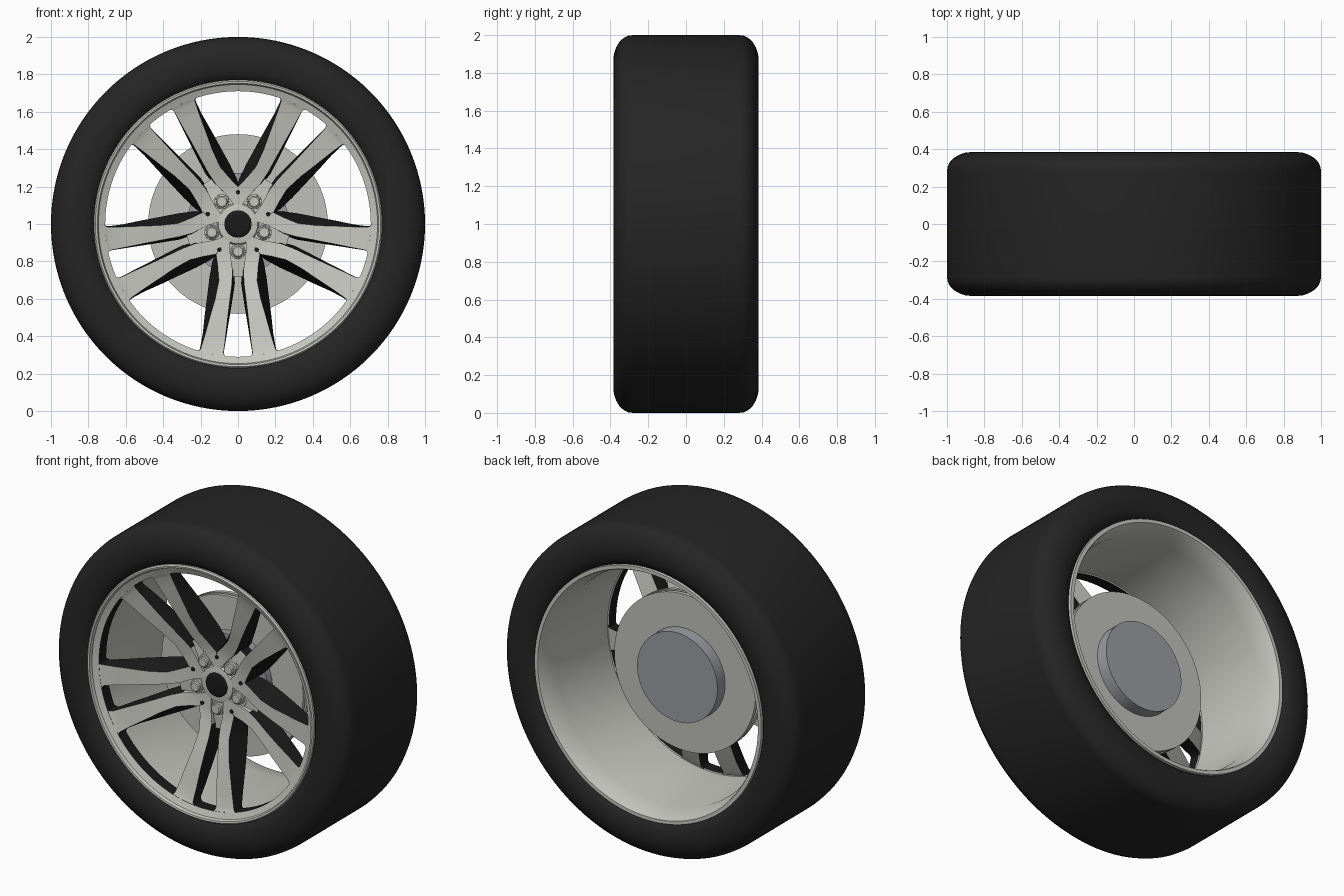
import bpy, bmesh, math
from mathutils import Vector, Matrix

old = bpy.data.objects.get("Cube")
if old:
    bpy.data.objects.remove(old, do_unlink=True)

CENTRE = Vector((0, 0, 1))
STEP = math.radians(72)


def material(name, rgb, rough):
    m = bpy.data.materials.new(name)
    m.use_nodes = True
    m.diffuse_color = (*rgb, 1)
    shader = m.node_tree.nodes["Principled BSDF"]
    shader.inputs["Base Color"].default_value = (*rgb, 1)
    shader.inputs["Roughness"].default_value = rough
    return m


RUBBER = material("black rubber", (0.018, 0.018, 0.018), 0.8)
SILVER = material("silver alloy", (0.57, 0.57, 0.53), 0.5)
BLACK = material("black paint", (0.01, 0.01, 0.01), 0.6)
STEEL = material("disc steel", (0.53, 0.53, 0.5), 0.5)
HUB = material("blue grey steel", (0.33, 0.34, 0.37), 0.5)


def finish(name, bm, mats, angle=35):
    """Turn a bmesh into a smooth shaded object on the wheel centre."""
    bmesh.ops.remove_doubles(bm, verts=bm.verts, dist=0.00001)
    bmesh.ops.recalc_face_normals(bm, faces=bm.faces)
    mesh = bpy.data.meshes.new(name)
    bm.to_mesh(mesh)
    bm.free()
    for m in mats:
        mesh.materials.append(m)
    ob = bpy.data.objects.new(name, mesh)
    ob.location = CENTRE
    bpy.context.collection.objects.link(ob)
    bpy.ops.object.select_all(action="DESELECT")
    ob.select_set(True)
    bpy.context.view_layer.objects.active = ob
    bpy.ops.object.shade_smooth_by_angle(angle=math.radians(angle))
    return ob


def lathe(name, profile, mats, segments=96, closed=False, offset=(0, 0, 0), dark=()):
    """Revolve (radius, y) points about the y axis; dark lists second-colour bands."""
    bm = bmesh.new()
    rings = []
    for r, y in profile:
        ring = []
        for i in range(segments):
            a = math.tau * i / segments
            ring.append(bm.verts.new(Vector((r * math.cos(a), y, r * math.sin(a))) + Vector(offset)))
            if r == 0:
                ring = ring * segments
                break
        rings.append(ring)
    count = len(rings) if closed else len(rings) - 1
    for k in range(count):
        a, b = rings[k], rings[(k + 1) % len(rings)]
        for i in range(segments):
            j = (i + 1) % segments
            corners = list(dict.fromkeys((a[i], a[j], b[j], b[i])))
            bm.faces.new(corners).material_index = int(k in dark)
    return finish(name, bm, mats)


# Tyre with rounded shoulders
half = [(0.765, 0.345), (0.785, 0.368), (0.82, 0.381), (0.86, 0.385), (0.9, 0.382),
        (0.935, 0.37), (0.965, 0.352), (0.987, 0.328), (0.997, 0.305), (1.0, 0.28)]
lathe("tyre", [(r, -y) for r, y in half] + [(r, y) for r, y in reversed(half)],
      [RUBBER], 128, closed=True)

# Rim: stepped front lip, black window edge, barrel and flared back lip
lathe("rim", [(0.772, -0.34), (0.77, -0.362), (0.763, -0.37), (0.752, -0.368),
              (0.746, -0.35), (0.735, -0.345), (0.71, -0.335), (0.71, -0.265),
              (0.717, -0.262), (0.715, 0.24), (0.742, 0.36), (0.748, 0.37),
              (0.77, 0.37), (0.772, 0.34)],
      [SILVER, BLACK], 128, closed=True, dark=(6,))

# Spoke stations: radius, inner x, outer x, front y, back y, side flare
STATIONS = [
    (0.10, 0.042, 0.0588, -0.203, -0.10, 0),
    (0.16, 0.042, 0.0940, -0.204, -0.10, 0),
    (0.20, 0.036, 0.1170, -0.206, -0.10, 0.005),
    (0.25, 0.029, 0.1080, -0.215, -0.105, 0.03),
    (0.32, 0.032, 0.1020, -0.235, -0.12, 0.05),
    (0.42, 0.045, 0.1220, -0.263, -0.15, 0.043),
    (0.52, 0.057, 0.1500, -0.287, -0.185, 0.028),
    (0.62, 0.068, 0.1770, -0.308, -0.22, 0.012),
    (0.69, 0.077, 0.1980, -0.324, -0.25, 0.004),
    (0.703, 0.074, 0.2040, -0.329, -0.255, 0.002),
    (0.714, 0.062, 0.2180, -0.334, -0.26, 0),
]


def spoke_section(bm, station, side, turn):
    r, xi, xo, front, back, flare = station
    corners = ((xi, front), (xo, front), (xo + flare, back), (max(xi - flare * 0.3, 0.005), back))
    return [bm.verts.new(turn @ Vector((side * x, y, -math.sqrt(r * r - x * x))))
            for x, y in corners]


# Five pairs of spokes: silver front and back, black sides
bm = bmesh.new()
for n in range(5):
    turn = Matrix.Rotation(n * STEP, 3, "Y")
    for side in (-1, 1):
        loops = [spoke_section(bm, s, side, turn) for s in STATIONS]
        for k, (a, b) in enumerate(zip(loops, loops[1:])):
            for i in range(4):
                j = (i + 1) % 4
                face = bm.faces.new((a[i], a[j], b[j], b[i]))
                black_side = i == 1 or (i == 3 and k > 2)
                face.material_index = int(black_side)
        bm.faces.new(loops[0])
        bm.faces.new(loops[-1])
finish("spokes", bm, [SILVER, BLACK])

# Recessed webs joining each pair next to the hub
bm = bmesh.new()
for n in range(5):
    turn = Matrix.Rotation(n * STEP, 3, "Y")
    outline = [(-0.04, -0.17), (0.04, -0.17), (0.034, -0.28), (-0.034, -0.28)]
    front = [bm.verts.new(turn @ Vector((x, -0.188 if z > -0.2 else -0.18, z))) for x, z in outline]
    back = [bm.verts.new(turn @ Vector((x, -0.11, z))) for x, z in outline]
    bm.faces.new(front)
    bm.faces.new(back)
    for i in range(4):
        j = (i + 1) % 4
        bm.faces.new((front[i], front[j], back[j], back[i])).material_index = int(i == 2)
finish("spoke_webs", bm, [SILVER, BLACK])

# Wheel centre, cap, bolts and locating holes
lathe("wheel_centre", [(0, -0.207), (0.085, -0.207), (0.105, -0.203), (0.112, -0.19),
                       (0.198, -0.188), (0.2, -0.1), (0, -0.1)],
      [SILVER, BLACK], 64, dark=(4,))
lathe("centre_cap", [(0, -0.217), (0.05, -0.217), (0.066, -0.215), (0.073, -0.209),
                     (0.073, -0.195), (0, -0.195)], [BLACK], 48)
for n in range(5):
    a = n * STEP
    out = Vector((math.sin(a), 0, -math.cos(a)))
    lathe(f"bolt_{n + 1}", [(0, -0.222), (0.025, -0.222), (0.031, -0.217), (0.032, -0.206),
                            (0.039, -0.204), (0.04, -0.185), (0, -0.185)],
          [SILVER], 24, offset=out * 0.147)
    lathe(f"locating_hole_{n + 1}", [(0, -0.209), (0.012, -0.209), (0.012, -0.203), (0, -0.203)],
          [BLACK], 16, offset=out * -0.17)

# Vented brake disc and axle hub behind the spokes
lathe("brake_disc", [(0, -0.055), (0.48, -0.055), (0.48, -0.032), (0.465, -0.032),
                     (0.465, -0.013), (0.48, -0.013), (0.48, 0.01), (0, 0.01)], [STEEL])
lathe("axle_hub", [(0, -0.102), (0.273, -0.102), (0.273, 0.085), (0, 0.085)], [HUB], 64)
